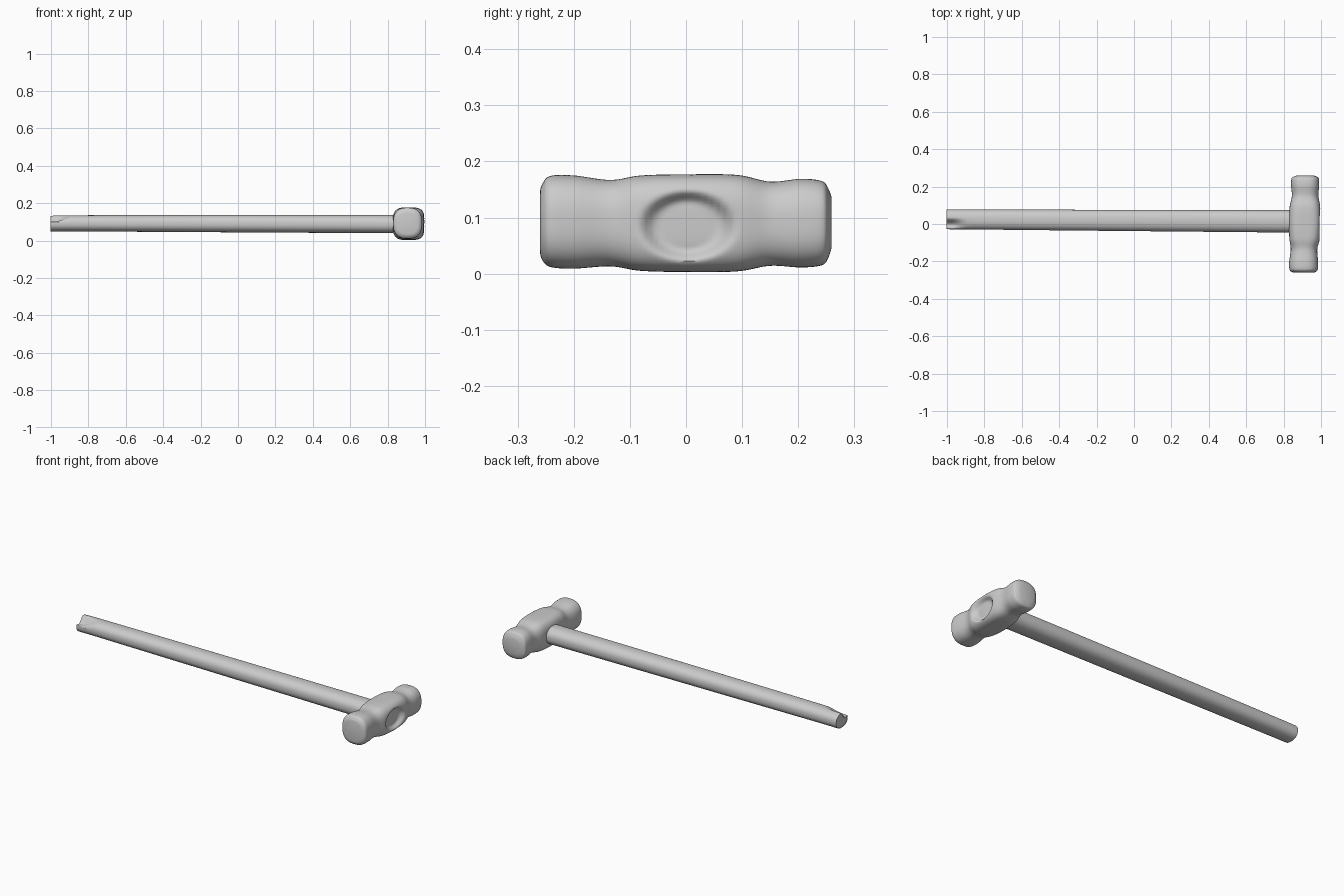
import bpy, bmesh, math

if "Cube" in bpy.data.objects:
    bpy.data.objects.remove(bpy.data.objects["Cube"])


def smooth(t):
    t = max(0.0, min(1.0, t))
    return t * t * (3 - 2 * t)


def spline(keys, per):
    """Smooth in-between rows (Catmull-Rom) of the key sections."""
    rows = []
    for i in range(len(keys) - 1):
        a, b = keys[max(i - 1, 0)], keys[i]
        c, d = keys[i + 1], keys[min(i + 2, len(keys) - 1)]
        for k in range(per):
            t = k / per
            rows.append([q + 0.5 * t * (r - p + t * (2*p - 5*q + 4*r - s + t * (3*(q - r) + s - p)))
                         for p, q, r, s in zip(a, b, c, d)])
    return rows + [list(keys[-1])]


def loft(name, rings, angle):
    bm = bmesh.new()
    vs = [[bm.verts.new(p) for p in ring] for ring in rings]
    n = len(vs[0])
    for a, b in zip(vs, vs[1:]):
        for i in range(n):
            j = (i + 1) % n
            bm.faces.new((a[i], a[j], b[j], b[i]))
    bm.faces.new(vs[0][::-1])
    bm.faces.new(vs[-1])
    bmesh.ops.recalc_face_normals(bm, faces=bm.faces)
    me = bpy.data.meshes.new(name)
    bm.to_mesh(me)
    bm.free()
    ob = bpy.data.objects.new(name, me)
    bpy.context.collection.objects.link(ob)
    bpy.context.view_layer.objects.active = ob
    ob.select_set(True)
    bpy.ops.object.shade_smooth_by_angle(angle=math.radians(angle))
    ob.select_set(False)
    return ob


def section(u, v, ru, rv, power, n):
    """Rounded-square (superellipse) outline."""
    pts = []
    for i in range(n):
        a = 2 * math.pi * i / n
        c, s = math.cos(a), math.sin(a)
        r = (abs(c) ** power + abs(s) ** power) ** (-1 / power)
        pts.append((u + ru * r * c, v + rv * r * s))
    return pts


# Hammer head: y, centre x, centre z, half x, half z, squareness
head_keys = [
    (-0.260, 0.907, 0.092, 0.050, 0.056, 2.4),
    (-0.256, 0.907, 0.092, 0.064, 0.068, 2.5),
    (-0.242, 0.907, 0.093, 0.076, 0.081, 2.6),
    (-0.200, 0.907, 0.092, 0.077, 0.083, 2.6),
    (-0.135, 0.909, 0.090, 0.071, 0.077, 2.6),
    (-0.080, 0.912, 0.090, 0.081, 0.085, 3.2),
    (0.000, 0.913, 0.090, 0.085, 0.087, 3.6),
    (0.090, 0.914, 0.090, 0.082, 0.086, 3.2),
    (0.150, 0.915, 0.089, 0.071, 0.075, 2.6),
    (0.205, 0.915, 0.090, 0.075, 0.079, 2.6),
    (0.242, 0.915, 0.090, 0.073, 0.075, 2.6),
    (0.253, 0.915, 0.090, 0.062, 0.063, 2.5),
    (0.259, 0.915, 0.091, 0.046, 0.047, 2.4),
]


def eye_dent(x, y, z):
    """Sunken handle eye on the outer face of the head."""
    if x < 0.94:
        return x
    d = math.hypot((y - 0.003) / 0.085, (z - 0.085) / 0.063)
    return x - 0.026 * smooth((1.05 - d) / 0.4)


rings = []
for y, cx, cz, rx, rz, p in spline(head_keys, 8):
    rings.append([(eye_dent(x, y, z), y, z) for x, z in section(cx, cz, rx, rz, p, 112)])
loft("hammer_head", rings, 50)

# Handle: x, centre y, centre z, half y, half z, squareness
handle_keys = [
    (-1.000, 0.025, 0.091, 0.051, 0.040, 2.3),
    (-0.990, 0.025, 0.091, 0.053, 0.042, 2.3),
    (-0.860, 0.024, 0.092, 0.053, 0.043, 2.3),
    (-0.200, 0.020, 0.091, 0.056, 0.046, 2.3),
    (0.860, 0.014, 0.088, 0.060, 0.049, 2.3),
]


def end_chip(x, y, z):
    """Shallow notch worn into the top of the free end."""
    if z < 0.1:
        return z
    across = smooth(1 - abs(y + 0.002) / 0.036)
    return z - 0.03 * across * smooth((-0.89 - x) / 0.09)


rings = []
for x, cy, cz, ry, rz, p in spline(handle_keys, 10):
    rings.append([(x, y, end_chip(x, y, z)) for y, z in section(cy, cz, ry, rz, p, 64)])
loft("handle", rings, 40)
